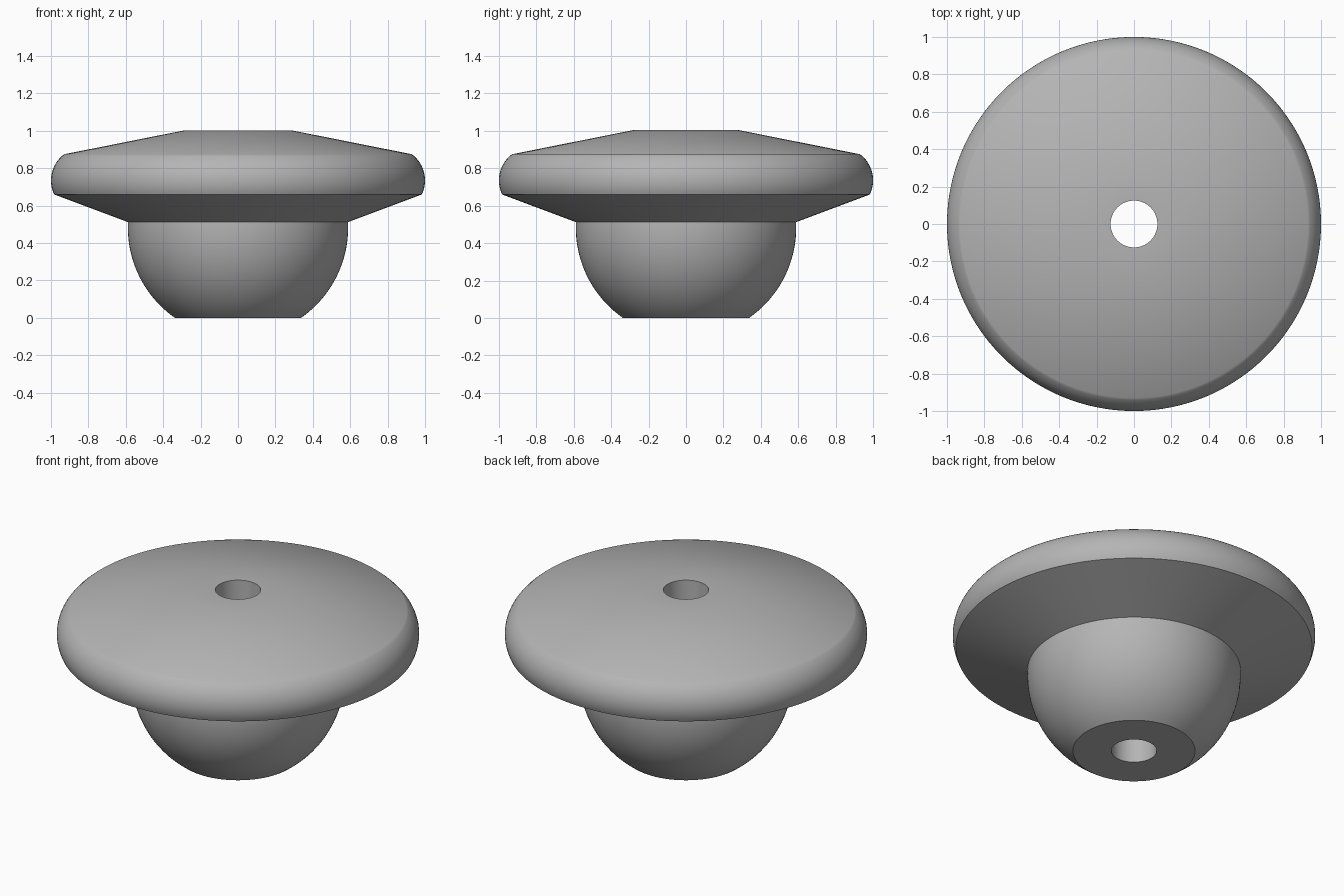
import bpy
import bmesh
from math import atan2, cos, pi, radians, sin
from mathutils import Vector

if "Cube" in bpy.data.objects:
    bpy.data.objects.remove(bpy.data.objects["Cube"], do_unlink=True)

SEGMENTS = 128
HOLE_RADIUS = 0.125


def arc(center, start, end, steps):
    """Points of a circular arc between two profile points."""
    c = Vector(center)
    a, b = Vector(start) - c, Vector(end) - c
    a0, a1 = atan2(a.y, a.x), atan2(b.y, b.x)
    angles = [a0 + (a1 - a0) * i / steps for i in range(steps + 1)]
    return [(c.x + a.length * cos(t), c.y + a.length * sin(t)) for t in angles]


def lathe(name, profile, material):
    """Spin a closed (radius, height) profile around the z axis."""
    bm = bmesh.new()
    verts = [bm.verts.new((r, 0, z)) for r, z in profile]
    edges = [bm.edges.new((v, verts[i - 1])) for i, v in enumerate(verts)]
    bmesh.ops.spin(bm, geom=verts + edges, cent=(0, 0, 0), axis=(0, 0, 1),
                   angle=2 * pi, steps=SEGMENTS, use_merge=True)
    bmesh.ops.remove_doubles(bm, verts=bm.verts, dist=0.00001)
    bmesh.ops.recalc_face_normals(bm, faces=bm.faces)
    mesh = bpy.data.meshes.new(name)
    bm.to_mesh(mesh)
    bm.free()
    mesh.materials.append(material)
    obj = bpy.data.objects.new(name, mesh)
    bpy.context.collection.objects.link(obj)
    return obj


grey = bpy.data.materials.new("plain grey")
grey.use_nodes = True
colour = (0.46, 0.46, 0.46, 1)
grey.diffuse_color = colour
grey.node_tree.nodes["Principled BSDF"].inputs["Base Color"].default_value = colour

# Rounded bowl below, bulging rim, shallow cone on top, bore through the middle
bowl = arc((0, 0.483), (0.337, 0), (0.589, 0.512), 20)
rim = arc((0.825, 0.735), (0.983, 0.66), (0.93, 0.875), 16)
profile = ([(HOLE_RADIUS, 0)] + bowl + rim
           + [(0.285, 1.003), (HOLE_RADIUS, 1.003)])
flanged_plug = lathe("flanged_plug", profile, grey)

bpy.context.view_layer.objects.active = flanged_plug
flanged_plug.select_set(True)
bpy.ops.object.shade_smooth_by_angle(angle=radians(30))
